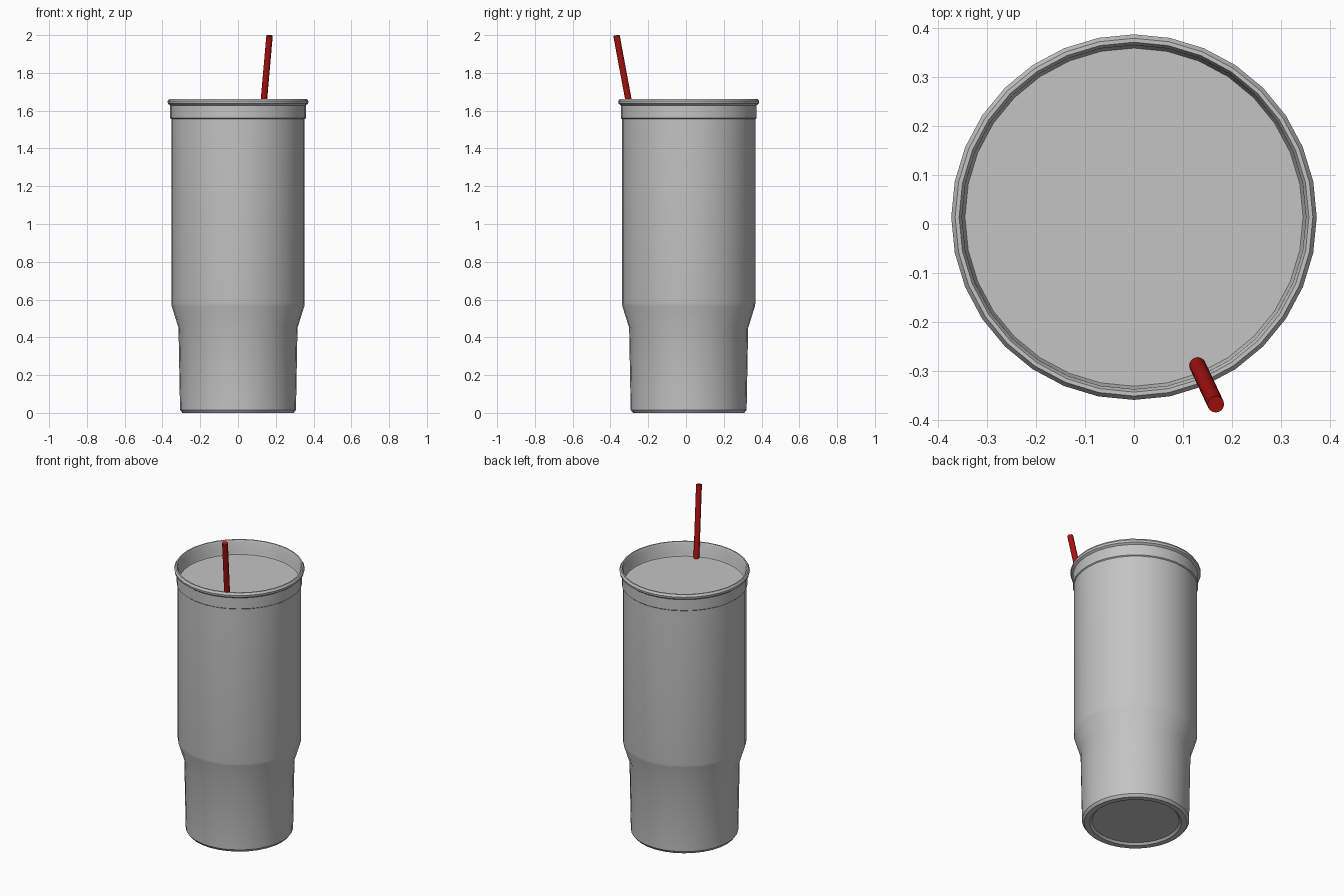
import bpy, bmesh, math
from mathutils import Vector

old = bpy.data.objects.get("Cube")
if old:
    bpy.data.objects.remove(old, do_unlink=True)

SIDES = 32
CUP_Y = 0.014


def material(name, rgb):
    m = bpy.data.materials.new(name)
    m.use_nodes = True
    m.diffuse_color = (*rgb, 1)
    m.node_tree.nodes["Principled BSDF"].inputs["Base Color"].default_value = (*rgb, 1)
    return m


def finish(obj, mat, angle=30):
    obj.data.materials.append(mat)
    bpy.ops.object.select_all(action='DESELECT')
    obj.select_set(True)
    bpy.context.view_layer.objects.active = obj
    bpy.ops.object.shade_smooth_by_angle(angle=math.radians(angle))


def lathe(name, profile, mat):
    """Turn a (radius, height) profile around the cup axis."""
    bm = bmesh.new()
    verts = [bm.verts.new((0, r, z)) for r, z in profile]
    edges = [bm.edges.new(pair) for pair in zip(verts, verts[1:])]
    bmesh.ops.spin(bm, geom=verts + edges, cent=(0, 0, 0), axis=(0, 0, 1),
                   angle=math.tau, steps=SIDES, use_merge=True)
    bmesh.ops.remove_doubles(bm, verts=bm.verts, dist=0.0002)
    bmesh.ops.recalc_face_normals(bm, faces=bm.faces)
    mesh = bpy.data.meshes.new(name)
    bm.to_mesh(mesh)
    bm.free()
    obj = bpy.data.objects.new(name, mesh)
    obj.location.y = CUP_Y
    bpy.context.collection.objects.link(obj)
    finish(obj, mat)
    return obj


steel = material("light grey", (0.55, 0.55, 0.55))
red = material("dark red", (0.4, 0.006, 0.006))

# Tumbler body: recessed base, narrow foot, flared shoulder, straight wall
lathe("tumbler_body", [
    (0, 0.012), (0.25, 0.012), (0.262, 0), (0.295, 0), (0.307, 0.016),
    (0.315, 0.45), (0.351, 0.565), (0.353, 0.58), (0.353, 1.56), (0, 1.56),
], steel)

# Lid: outer collar, rolled rim, and sunken top
lathe("lid", [
    (0, 1.555), (0.353, 1.555), (0.359, 1.56), (0.359, 1.628), (0.371, 1.637),
    (0.373, 1.65), (0.365, 1.663), (0.357, 1.663), (0.351, 1.652),
    (0.349, 1.585), (0.345, 1.575), (0, 1.575),
], steel)

# Straw leaning out over the front of the rim
base, tip = Vector((0.127, -0.283, 1.54)), Vector((0.167, -0.368, 1.998))
axis = tip - base
bpy.ops.mesh.primitive_cylinder_add(vertices=16, radius=0.017, depth=axis.length,
                                    location=(base + tip) / 2)
straw = bpy.context.object
straw.name = "straw"
straw.rotation_euler = axis.to_track_quat('Z', 'Y').to_euler()
finish(straw, red)
